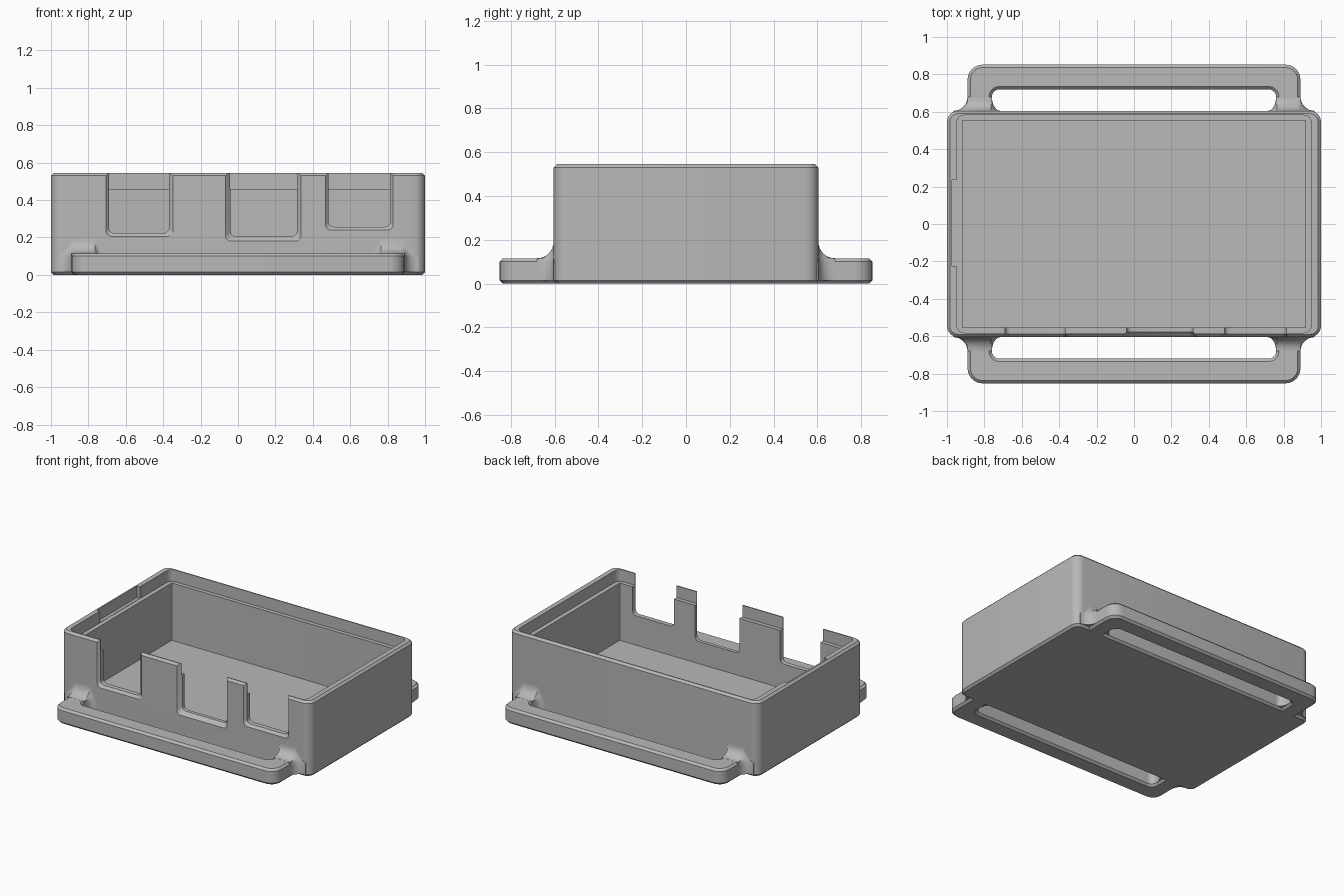
import bpy, bmesh, math

if "Cube" in bpy.data.objects:
    bpy.data.objects.remove(bpy.data.objects["Cube"])

grey = bpy.data.materials.new("plain grey")
grey.diffuse_color = (0.48, 0.48, 0.48, 1)
grey.use_nodes = True
grey.node_tree.nodes["Principled BSDF"].inputs["Base Color"].default_value = grey.diffuse_color


def arc(cx, cy, r, a0, a1, n=6):
    """Points on a circular arc, angles in degrees."""
    out = []
    for i in range(n + 1):
        a = math.radians(a0 + (a1 - a0) * i / n)
        out.append((cx + r * math.cos(a), cy + r * math.sin(a)))
    return out


def rounded_rect(hx, hy, r):
    return (arc(hx - r, hy - r, r, 0, 90) + arc(r - hx, hy - r, r, 90, 180)
            + arc(r - hx, r - hy, r, 180, 270) + arc(hx - r, r - hy, r, 270, 360))


def loft(name, rings):
    """Closed solid through a list of equal-length point rings."""
    bm = bmesh.new()
    vs = [[bm.verts.new(p) for p in ring] for ring in rings]
    n = len(vs[0])
    for a, b in zip(vs, vs[1:]):
        for i in range(n):
            j = (i + 1) % n
            bm.faces.new((a[i], a[j], b[j], b[i]))
    bm.faces.new(vs[0])
    bm.faces.new(vs[-1])
    bmesh.ops.recalc_face_normals(bm, faces=bm.faces)
    mesh = bpy.data.meshes.new(name)
    bm.to_mesh(mesh)
    bm.free()
    obj = bpy.data.objects.new(name, mesh)
    bpy.context.collection.objects.link(obj)
    mesh.materials.append(grey)
    return obj


def activate(obj):
    bpy.ops.object.select_all(action='DESELECT')
    obj.select_set(True)
    bpy.context.view_layer.objects.active = obj


def cut(obj, cutter):
    mod = obj.modifiers.new("cut", 'BOOLEAN')
    mod.operation = 'DIFFERENCE'
    mod.solver = 'EXACT'
    mod.object = cutter
    activate(obj)
    bpy.ops.object.modifier_apply(modifier=mod.name)
    bpy.data.objects.remove(cutter)


def smooth(obj):
    activate(obj)
    bpy.ops.object.shade_smooth_by_angle(angle=math.radians(30))


# Case: chamfered outer shell, thin lip, ledge, cavity and floor
HX, HY, TOP, C = 1.0, 0.605, 0.545, 0.015
levels = [(HX - C, HY - C, 0.045, 0), (HX, HY, 0.06, C), (HX, HY, 0.06, TOP - C),
          (HX - C, HY - C, 0.045, TOP), (0.95, 0.582, 0.045, TOP),
          (0.95, 0.582, 0.045, 0.46), (0.918, 0.553, 0.004, 0.46),
          (0.918, 0.553, 0.004, 0.045)]
case = loft("case", [[(x, y, z) for x, y in rounded_rect(hx, hy, r)]
                     for hx, hy, r, z in levels])


# Connector openings in the front wall, flared outward
def u_profile(x0, x1, z0, y, r=0.03):
    pts = ([(x0, 0.7)] + arc(x0 + r, z0 + r, r, 180, 270)
           + arc(x1 - r, z0 + r, r, 270, 360) + [(x1, 0.7)])
    return [(x, y, z) for x, z in pts]


openings = [((-0.706, -0.348, 0.206), (-0.69, -0.368, 0.223), -0.588),
            ((-0.067, 0.337, 0.18), (-0.04, 0.315, 0.205), -0.578),
            ((0.468, 0.83, 0.24), (0.483, 0.815, 0.257), -0.588)]
for outer, inner, y in openings:
    cut(case, loft("opening_cutter", [u_profile(*outer, -0.7), u_profile(*outer, -HY),
                                      u_profile(*inner, y), u_profile(*inner, -0.45)]))

# Shallow recess inside the left lip
cut(case, loft("recess_cutter", [[(-0.974, -0.225, z), (-0.93, -0.225, z),
                                  (-0.93, 0.235, z), (-0.974, 0.235, z)]
                                 for z in (0.462, 0.7)]))
smooth(case)

# Strap loops front and back, with flared fillets where the legs meet the case
H = 0.115
outline = ([(0.89, 0.57)] + arc(0.81, 0.772, 0.08, 0, 90) + arc(-0.81, 0.772, 0.08, 90, 180)
           + [(-0.89, 0.57), (-0.76, 0.57)] + arc(-0.72, 0.68, 0.04, 180, 90)
           + arc(0.72, 0.68, 0.04, 90, 0) + [(0.76, 0.57)])


def fillet_ring(side, mx, y, o):
    """Leg cross-section grown by o on its top and sides."""
    a, b, i = 0.76, 0.88, 0.6 * o
    pts = [(a - i, C), (a - i, H - 0.02), (a - 0.4 * i, H + 0.35 * o), (a + 0.004, H + o),
           (b, H + o), (b + 0.01 + 0.35 * o, H + 0.35 * o),
           (b + 0.01 + o, H - 0.02), (b + 0.01 + o, C)]
    return [(mx * x, side * y, z) for x, z in pts]


for side, label in ((-1, "front"), (1, "back")):
    loop = loft(label + "_strap_loop", [[(x, side * y, z) for x, y in outline] for z in (0, H)])
    bev = loop.modifiers.new("chamfer", 'BEVEL')
    bev.width = C
    bev.segments = 1
    bev.limit_method = 'ANGLE'
    bev.angle_limit = math.radians(40)
    activate(loop)
    bpy.ops.object.modifier_apply(modifier=bev.name)
    smooth(loop)
    for mx, hand in ((-1, "left"), (1, "right")):
        R, n = 0.075, 8
        rings = [fillet_ring(side, mx, 0.595, R)]
        for k in range(n + 1):
            t = math.radians(90 * k / n)
            rings.append(fillet_ring(side, mx, HY + R * (1 - math.cos(t)),
                                     R * (1 - math.sin(t)) + 0.0005))
        smooth(loft(label + "_" + hand + "_leg_fillet", rings))
